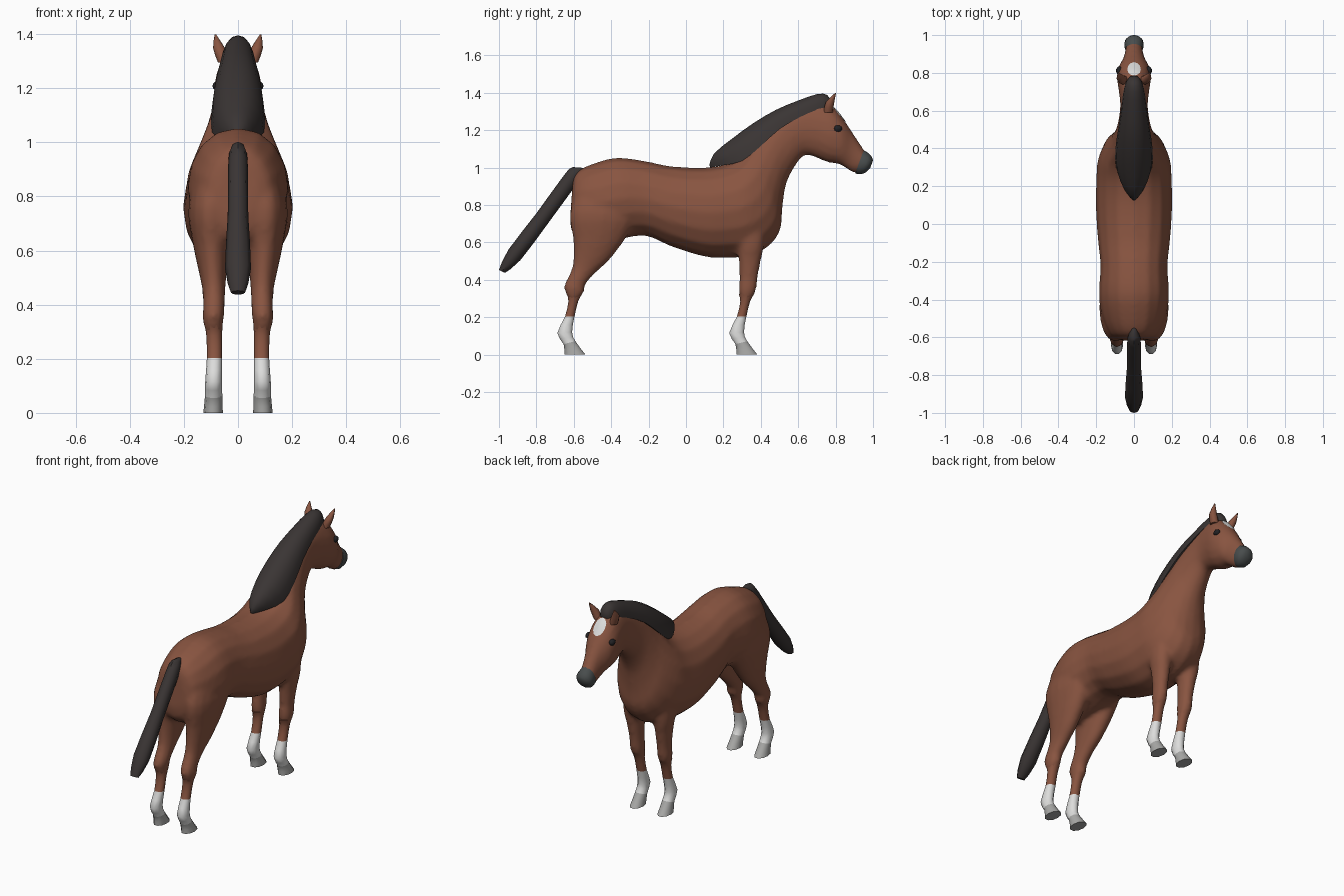
import bpy, bmesh, math
from mathutils import Vector


def material(name, rgb):
    m = bpy.data.materials.new(name)
    m.diffuse_color = (*rgb, 1)
    return m


COAT = material("chestnut coat", (0.25, 0.09, 0.052))
HAIR = material("dark hair", (0.042, 0.035, 0.034))
WHITE = material("white marking", (0.72, 0.72, 0.71))
HOOF = material("grey hoof", (0.40, 0.40, 0.39))
MUZZLE = material("muzzle grey", (0.065, 0.073, 0.073))
EYE = material("eye black", (0.015, 0.015, 0.017))


def spline(rings, k):
    """Smoothly interpolate ring values, k steps between control rings."""
    rings = [tuple(r) + (0.0,) * (6 - len(r)) for r in rings]
    out = []
    for i in range(len(rings) - 1):
        p0, p1, p2 = rings[max(i - 1, 0)], rings[i], rings[i + 1]
        p3 = rings[min(i + 2, len(rings) - 1)]
        for s in range(k):
            t = s / k
            out.append([0.5 * (2 * b + (c - a) * t + (2 * a - 5 * b + 4 * c - d) * t * t
                        + (3 * b - a - 3 * c + d) * t ** 3)
                        for a, b, c, d in zip(p0, p1, p2, p3)])
    return out + [list(rings[-1])]


def loft(bm, rings, k=3, sides=16, mirror=False, arch=False, mats=None):
    """Ring = (y, z) of one edge, (y, z) of the other, half width, x centre."""
    for sx in ((1, -1) if mirror else (1,)):
        loops = []
        for ya, za, yb, zb, w, xc in spline(rings, k):
            loop = []
            for j in range(sides + 1 if arch else sides):
                a = (math.pi if arch else 2 * math.pi) * j / sides
                c, s = math.cos(a), math.sin(a)
                c = math.copysign(abs(c) ** 0.92, c)
                f = s if arch else 0.5 + 0.5 * s
                loop.append(bm.verts.new((sx * (xc + w * c), yb + (ya - yb) * f, zb + (za - zb) * f)))
            loops.append(loop)
        n = len(loops[0])
        for i in range(len(loops) - 1):
            for j in range(n):
                f = bm.faces.new((loops[i][j], loops[i][(j + 1) % n],
                                  loops[i + 1][(j + 1) % n], loops[i + 1][j]))
                if mats:
                    f.material_index = mats[i // k]
        bm.faces.new(loops[0])
        end = bm.faces.new(loops[-1])
        if mats:
            end.material_index = mats[-1]


def finish(bm, name, mats, angle=50):
    bmesh.ops.recalc_face_normals(bm, faces=bm.faces[:])
    me = bpy.data.meshes.new(name)
    bm.to_mesh(me)
    bm.free()
    ob = bpy.data.objects.new(name, me)
    bpy.context.collection.objects.link(ob)
    for m in mats:
        me.materials.append(m)
    bpy.ops.object.select_all(action='DESELECT')
    ob.select_set(True)
    bpy.context.view_layer.objects.active = ob
    bpy.ops.object.shade_smooth_by_angle(angle=math.radians(angle))
    return ob


# Trunk, neck and head in one sweep from rump to nose
bm = bmesh.new()
loft(bm, [
    (-0.605, 0.93, -0.62, 0.72, 0.07), (-0.58, 0.98, -0.60, 0.64, 0.125),
    (-0.50, 1.02, -0.50, 0.59, 0.168), (-0.37, 1.053, -0.38, 0.61, 0.186),
    (-0.22, 1.035, -0.22, 0.635, 0.178), (-0.08, 1.007, -0.08, 0.578, 0.192),
    (0.10, 1.00, 0.10, 0.523, 0.203), (0.22, 1.02, 0.23, 0.518, 0.20),
    (0.29, 1.06, 0.35, 0.53, 0.195), (0.32, 1.10, 0.45, 0.585, 0.175),
    (0.345, 1.14, 0.505, 0.67, 0.15), (0.39, 1.19, 0.515, 0.78, 0.122),
    (0.46, 1.26, 0.535, 0.91, 0.096), (0.54, 1.31, 0.585, 1.01, 0.08),
    (0.63, 1.345, 0.635, 1.065, 0.073), (0.71, 1.355, 0.69, 1.055, 0.08),
    (0.785, 1.325, 0.755, 1.028, 0.09), (0.84, 1.262, 0.82, 1.017, 0.083),
    (0.89, 1.188, 0.86, 0.993, 0.058), (0.935, 1.12, 0.895, 0.972, 0.047),
    (0.965, 1.075, 0.935, 0.975, 0.042)])
# Thighs
loft(bm, [
    (-0.29, 0.92, -0.56, 0.92, 0.05, 0.09), (-0.26, 0.76, -0.622, 0.76, 0.083, 0.10),
    (-0.31, 0.64, -0.605, 0.62, 0.07, 0.098), (-0.405, 0.51, -0.602, 0.53, 0.052, 0.093),
    (-0.48, 0.44, -0.612, 0.455, 0.042, 0.089), (-0.535, 0.38, -0.652, 0.37, 0.040, 0.090),
    (-0.545, 0.335, -0.645, 0.335, 0.038, 0.092), (-0.573, 0.295, -0.630, 0.295, 0.030, 0.088)],
    mirror=True)
# Forelimbs above the knee
loft(bm, [
    (0.43, 0.78, 0.27, 0.78, 0.055, 0.10), (0.42, 0.60, 0.275, 0.60, 0.056, 0.098),
    (0.402, 0.51, 0.282, 0.51, 0.045, 0.094), (0.383, 0.41, 0.286, 0.41, 0.038, 0.091),
    (0.375, 0.345, 0.282, 0.345, 0.038, 0.091), (0.349, 0.295, 0.292, 0.295, 0.030, 0.088)],
    mirror=True)
body = finish(bm, "body", [COAT], 80)
remesh = body.modifiers.new("fuse", 'REMESH')
remesh.mode = 'VOXEL'
remesh.voxel_size = 0.013
remesh.use_smooth_shade = True
smooth = body.modifiers.new("soften", 'SMOOTH')
smooth.factor = 0.5
smooth.iterations = 6

# Lower legs: cannon, white sock and hoof; same shape front and back
for name, dy in (("hind_lower_legs", 0.0), ("front_lower_legs", 0.919)):
    rings = [(-0.552, 0.325, -0.640, 0.325, 0.033, 0.090), (-0.575, 0.285, -0.630, 0.285, 0.029, 0.088),
             (-0.595, 0.203, -0.648, 0.203, 0.028, 0.087), (-0.607, 0.12, -0.690, 0.115, 0.031, 0.090),
             (-0.590, 0.072, -0.656, 0.055, 0.032, 0.090), (-0.535, 0.0, -0.652, 0.0, 0.036, 0.092)]
    bm = bmesh.new()
    loft(bm, [(a + dy, b, c + dy, d, w, x) for a, b, c, d, w, x in rings],
         k=2, sides=10, mirror=True, mats=[0, 0, 1, 1, 2])
    finish(bm, name, [COAT, WHITE, HOOF])

# Mane: an arch draped over the neck crest
bm = bmesh.new()
loft(bm, [
    (0.125, 1.012, 0.13, 1.0, 0.006), (0.15, 1.075, 0.20, 1.012, 0.055),
    (0.25, 1.157, 0.30, 1.035, 0.095), (0.36, 1.237, 0.40, 1.115, 0.098),
    (0.48, 1.308, 0.50, 1.205, 0.084), (0.60, 1.358, 0.61, 1.27, 0.068),
    (0.70, 1.392, 0.69, 1.305, 0.058), (0.755, 1.388, 0.755, 1.325, 0.042),
    (0.785, 1.34, 0.78, 1.32, 0.02)], k=2, sides=8, arch=True)
finish(bm, "mane", [HAIR])

# Tail
bm = bmesh.new()
loft(bm, [
    (-0.53, 0.992, -0.545, 0.975, 0.008), (-0.605, 1.002, -0.565, 0.94, 0.028),
    (-0.655, 0.955, -0.60, 0.89, 0.036), (-0.80, 0.755, -0.735, 0.705, 0.038),
    (-0.95, 0.56, -0.885, 0.505, 0.048), (-1.0, 0.452, -0.968, 0.437, 0.026)], k=2, sides=8)
finish(bm, "tail", [HAIR])

# Muzzle
bm = bmesh.new()
loft(bm, [
    (0.95, 1.092, 0.905, 0.970, 0.048), (0.968, 1.082, 0.925, 0.964, 0.051),
    (0.99, 1.062, 0.958, 0.972, 0.046), (1.0, 1.038, 0.985, 0.998, 0.022)], k=2, sides=12)
finish(bm, "muzzle", [MUZZLE])

# Ears
bm = bmesh.new()
loft(bm, [
    (0.785, 1.295, 0.735, 1.295, 0.024, 0.050), (0.792, 1.345, 0.748, 1.35, 0.022, 0.070),
    (0.802, 1.397, 0.797, 1.398, 0.003, 0.083)], k=2, sides=8, mirror=True)
finish(bm, "ears", [COAT])

# Eyes
bm = bmesh.new()
for sx in (1, -1):
    vs = bmesh.ops.create_uvsphere(bm, u_segments=10, v_segments=6, radius=1)["verts"]
    for v in vs:
        v.co = Vector((sx * 0.078 + v.co.x * 0.017, 0.812 + v.co.y * 0.023, 1.208 + v.co.z * 0.018))
finish(bm, "eyes", [EYE])

# Forehead star: thin patch wrapped onto the head
bm = bmesh.new()
centre = Vector((0, 0.826, 1.288))
rows = [[bm.verts.new(centre + r / 4 * Vector((0.04 * math.cos(a), 0.034 * math.sin(a), -0.044 * math.sin(a))))
         for a in (2 * math.pi * j / 12 for j in range(12))] for r in range(1, 5)]
mid = bm.verts.new(centre)
for j in range(12):
    n = (j + 1) % 12
    bm.faces.new((mid, rows[0][j], rows[0][n]))
    for r in range(3):
        bm.faces.new((rows[r][j], rows[r + 1][j], rows[r + 1][n], rows[r][n]))
star = finish(bm, "forehead_star", [WHITE])
wrap = star.modifiers.new("wrap", 'SHRINKWRAP')
wrap.target = body
wrap.wrap_mode = 'ABOVE_SURFACE'
wrap.offset = 0.004
